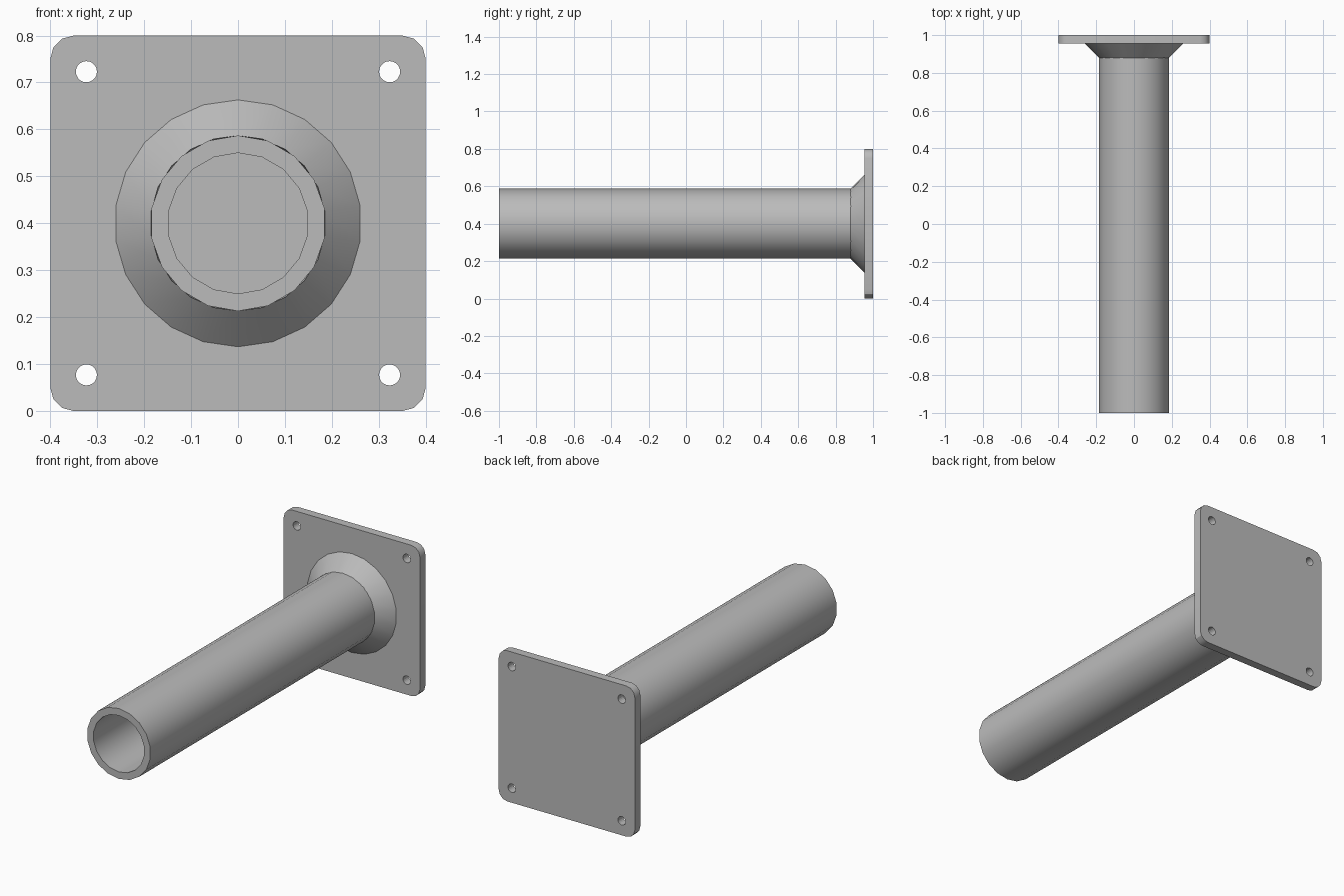
import bpy, bmesh, math
from mathutils import Matrix, Vector

cube = bpy.data.objects.get("Cube")
if cube:
    bpy.data.objects.remove(cube, do_unlink=True)

grey = bpy.data.materials.new("Steel grey")
grey.use_nodes = True
grey.diffuse_color = (0.5, 0.5, 0.5, 1)
grey.node_tree.nodes["Principled BSDF"].inputs["Base Color"].default_value = (0.5, 0.5, 0.5, 1)

CENTRE_Z = 0.4
PLATE_FRONT = 0.955


def make_object(name, bm):
    bmesh.ops.recalc_face_normals(bm, faces=bm.faces)
    mesh = bpy.data.meshes.new(name)
    bm.to_mesh(mesh)
    bm.free()
    mesh.materials.append(grey)
    obj = bpy.data.objects.new(name, mesh)
    bpy.context.collection.objects.link(obj)
    return obj


def lathe(name, profile, sides):
    """Revolve a closed (radius, y) profile around the tube axis."""
    bm = bmesh.new()
    rings = []
    for i in range(sides):
        a = math.tau * i / sides
        rings.append([bm.verts.new((r * math.sin(a), y, CENTRE_Z + r * math.cos(a)))
                      for r, y in profile])
    n = len(profile)
    for i in range(sides):
        here, nxt = rings[i], rings[(i + 1) % sides]
        for j in range(n):
            k = (j + 1) % n
            bm.faces.new((here[j], here[k], nxt[k], nxt[j]))
    return make_object(name, bm)


def smooth(obj, degrees):
    bpy.ops.object.select_all(action="DESELECT")
    obj.select_set(True)
    bpy.context.view_layer.objects.active = obj
    bpy.ops.object.shade_smooth_by_angle(angle=math.radians(degrees))


# Hollow tube
tube = lathe("tube", [(0.187, -1), (0.187, PLATE_FRONT), (0.15, PLATE_FRONT), (0.15, -1)], 18)
smooth(tube, 30)

# Conical weld collar
collar = lathe("weld_collar", [(0.187, 0.88), (0.263, PLATE_FRONT), (0.18, PLATE_FRONT)], 22)
smooth(collar, 30)

# Mounting plate with rounded corners
bm = bmesh.new()
bmesh.ops.create_cube(bm, size=1, matrix=Matrix.Translation((0, (1 + PLATE_FRONT) / 2, CENTRE_Z))
                      @ Matrix.Diagonal((0.8, 1 - PLATE_FRONT, 0.8, 1)))
corners = [e for e in bm.edges if abs((e.verts[0].co - e.verts[1].co).y) > 0.01]
bmesh.ops.bevel(bm, geom=corners, offset=0.05, segments=3, profile=0.5, affect="EDGES")
plate = make_object("mounting_plate", bm)

# Bolt holes
bm = bmesh.new()
for sx in (-1, 1):
    for sz in (-1, 1):
        place = Matrix.Translation(Vector((sx * 0.323, 0.98, CENTRE_Z + sz * 0.323)))
        bmesh.ops.create_cone(bm, cap_ends=True, segments=20, radius1=0.0225, radius2=0.0225,
                              depth=0.2, matrix=place @ Matrix.Rotation(math.pi / 2, 4, "X"))
cutter = make_object("bolt_hole_cutter", bm)
cutter.hide_render = True
cutter.hide_set(True)
holes = plate.modifiers.new("Bolt holes", "BOOLEAN")
holes.operation = "DIFFERENCE"
holes.solver = "EXACT"
holes.object = cutter
smooth(plate, 30)
